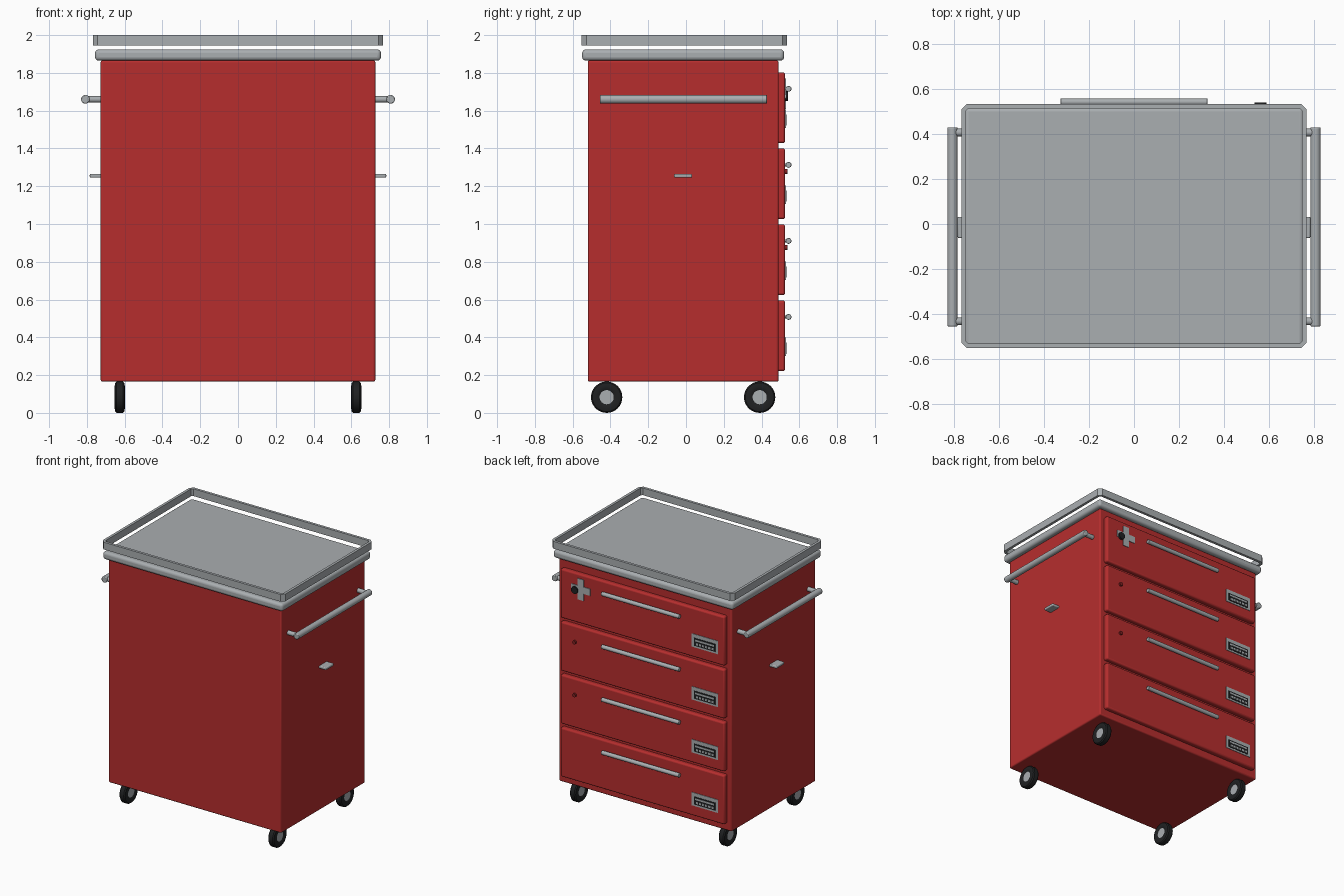
import bpy, bmesh
from math import pi
from mathutils import Matrix, Vector

cube = bpy.data.objects.get("Cube")
if cube:
    bpy.data.objects.remove(cube, do_unlink=True)


def material(name, rgb):
    m = bpy.data.materials.new(name)
    m.use_nodes = True
    m.diffuse_color = (*rgb, 1)
    bsdf = next(n for n in m.node_tree.nodes if n.type == 'BSDF_PRINCIPLED')
    bsdf.inputs["Base Color"].default_value = (*rgb, 1)
    return m


RED = material("red paint", (0.47, 0.027, 0.027))
DARK_RED = material("dark red", (0.22, 0.015, 0.015))
STEEL = material("brushed steel", (0.40, 0.425, 0.44))
BLACK = material("black rubber", (0.014, 0.015, 0.016))


def finish(bm, name, mat, bevel=0.0, segments=3):
    bmesh.ops.recalc_face_normals(bm, faces=bm.faces)
    me = bpy.data.meshes.new(name)
    bm.to_mesh(me)
    bm.free()
    ob = bpy.data.objects.new(name, me)
    bpy.context.collection.objects.link(ob)
    me.materials.append(mat)
    if bevel:
        mod = ob.modifiers.new("rounded edges", 'BEVEL')
        mod.width, mod.segments = bevel, segments
        mod.limit_method = 'ANGLE'
    bpy.ops.object.select_all(action='DESELECT')
    ob.select_set(True)
    bpy.context.view_layer.objects.active = ob
    bpy.ops.object.shade_smooth_by_angle()
    return ob


def add_box(bm, lo, hi):
    lo, hi = Vector(lo), Vector(hi)
    mat = Matrix.Translation((lo + hi) / 2) @ Matrix.Diagonal((*(hi - lo), 1))
    bmesh.ops.create_cube(bm, size=1, matrix=mat)


def box(name, lo, hi, mat, bevel=0.0, segments=3):
    bm = bmesh.new()
    add_box(bm, lo, hi)
    return finish(bm, name, mat, bevel, segments)


def rod(name, start, end, radius, mat, bevel=0.0, sides=24):
    start, end = Vector(start), Vector(end)
    axis = end - start
    turn = axis.to_track_quat('Z', 'Y').to_matrix().to_4x4()
    bm = bmesh.new()
    bmesh.ops.create_cone(bm, cap_ends=True, segments=sides, radius1=radius, radius2=radius,
                          depth=axis.length, matrix=Matrix.Translation((start + end) / 2) @ turn)
    return finish(bm, name, mat, bevel, 2)


def lathe_x(name, profile, centre, mat, sides=32):
    # Closed (x, radius) profile spun about the x axis
    bm = bmesh.new()
    pts = [bm.verts.new((x, 0, r)) for x, r in profile]
    edges = [bm.edges.new((a, b)) for a, b in zip(pts, pts[1:] + pts[:1])]
    bmesh.ops.spin(bm, geom=pts + edges, cent=(0, 0, 0), axis=(1, 0, 0),
                   angle=2 * pi, steps=sides)
    bmesh.ops.remove_doubles(bm, verts=bm.verts, dist=1e-5)
    bmesh.ops.translate(bm, verts=bm.verts, vec=centre)
    return finish(bm, name, mat)


MID = -0.013          # front-to-back centre of the cabinet
FACE = 0.525          # outer plane of the drawer fronts

# Cabinet and worktop
box("cabinet", (-0.727, -0.52, 0.165), (0.727, 0.49, 1.866), RED, 0.01)
box("worktop", (-0.757, -0.55, 1.865), (0.757, 0.52, 1.924), STEEL, 0.02, 4)


# Guard rail: a ring with clipped corners floating above the worktop
def clipped_rectangle(hx, hy, c):
    corners = [(hx, hy - c), (hx - c, hy), (c - hx, hy), (-hx, hy - c)]
    return corners + [(-x, -y) for x, y in corners]


bm = bmesh.new()
rings = []
for hx, hy, c in ((0.768, 0.544, 0.025), (0.748, 0.524, 0.012)):
    for z in (1.945, 2.0):
        rings.append([bm.verts.new((x, y - 0.009, z)) for x, y in clipped_rectangle(hx, hy, c)])
for low, high in ((0, 1), (1, 3), (3, 2), (2, 0)):
    a, b = rings[low], rings[high]
    for i in range(8):
        j = (i + 1) % 8
        bm.faces.new((a[i], a[j], b[j], b[i]))
finish(bm, "guard_rail", STEEL)

# Push handles and small tabs on both sides
for side, s in (("left", 1), ("right", -1)):
    rod(f"{side}_push_bar", (s * 0.808, MID - 0.443, 1.66), (s * 0.808, MID + 0.443, 1.66),
        0.023, STEEL, 0.005)
    for end, e in (("front", -1), ("back", 1)):
        y = MID + e * 0.42
        rod(f"{side}_{end}_push_bar_post", (s * 0.72, y, 1.66), (s * 0.808, y, 1.66), 0.017, STEEL)
    box(f"{side}_tab", (min(s * 0.72, s * 0.785), MID - 0.05, 1.245),
        (max(s * 0.72, s * 0.785), MID + 0.045, 1.265), STEEL, 0.006)

# Drawers with pull bars and label holders
for i in range(4):
    z = 0.408 + i * 0.4025
    n = f"drawer_{i + 1}"
    box(f"{n}_front", (-0.69, 0.48, z - 0.187), (0.69, FACE, z + 0.187), RED, 0.012)
    rod(f"{n}_pull", (-0.327, 0.543, z + 0.1), (0.327, 0.543, z + 0.1), 0.0155, STEEL, 0.003, 16)
    for x in (-0.28, 0.28):
        rod(f"{n}_pull_post", (x, FACE - 0.01, z + 0.1), (x, 0.54, z + 0.1), 0.008, STEEL, 0, 12)
    box(f"{n}_label_plate", (-0.638, FACE - 0.002, z - 0.108), (-0.418, FACE + 0.004, z - 0.008), STEEL)
    box(f"{n}_label_slot", (-0.618, FACE, z - 0.095), (-0.438, FACE + 0.006, z - 0.035), BLACK)
    bm = bmesh.new()
    add_box(bm, (-0.608, FACE, z - 0.058), (-0.448, FACE + 0.008, z - 0.045))
    for k in range(6):
        x = -0.604 + k * 0.026
        add_box(bm, (x, FACE, z - 0.086), (x + 0.018, FACE + 0.008, z - 0.07))
    finish(bm, f"{n}_label_print", STEEL)
    # Plain locks on the two middle drawers
    if i in (1, 2):
        rod(f"{n}_lock", (0.567, FACE - 0.01, z + 0.065), (0.567, 0.538, z + 0.065), 0.014, DARK_RED)

# Cross plate and main lock on the top drawer
bm = bmesh.new()
arm, half = 0.08, 0.026
add_box(bm, (0.517 - arm, FACE - 0.002, 1.69 - half), (0.517 + arm, FACE + 0.005, 1.69 + half))
add_box(bm, (0.517 - half, FACE - 0.002, 1.69 - arm), (0.517 + half, FACE + 0.005, 1.69 + arm))
finish(bm, "cross_plate", STEEL)
rod("main_lock", (0.563, FACE - 0.01, 1.677), (0.563, 0.54, 1.677), 0.027, BLACK)

# Four wheels, each a tyre with a steel hub
TYRE = [(-0.02, 0.036), (-0.024, 0.042), (-0.027, 0.06), (-0.024, 0.076), (-0.016, 0.083)]
TYRE += [(-x, r) for x, r in reversed(TYRE)]
for side, s in (("left", 1), ("right", -1)):
    for end, y in (("front", -0.42), ("back", 0.39)):
        lathe_x(f"{side}_{end}_tyre", TYRE, (s * 0.626, y, 0.083), BLACK)
        rod(f"{side}_{end}_hub", (s * 0.626 - 0.021, y, 0.083), (s * 0.626 + 0.021, y, 0.083), 0.039, STEEL)
